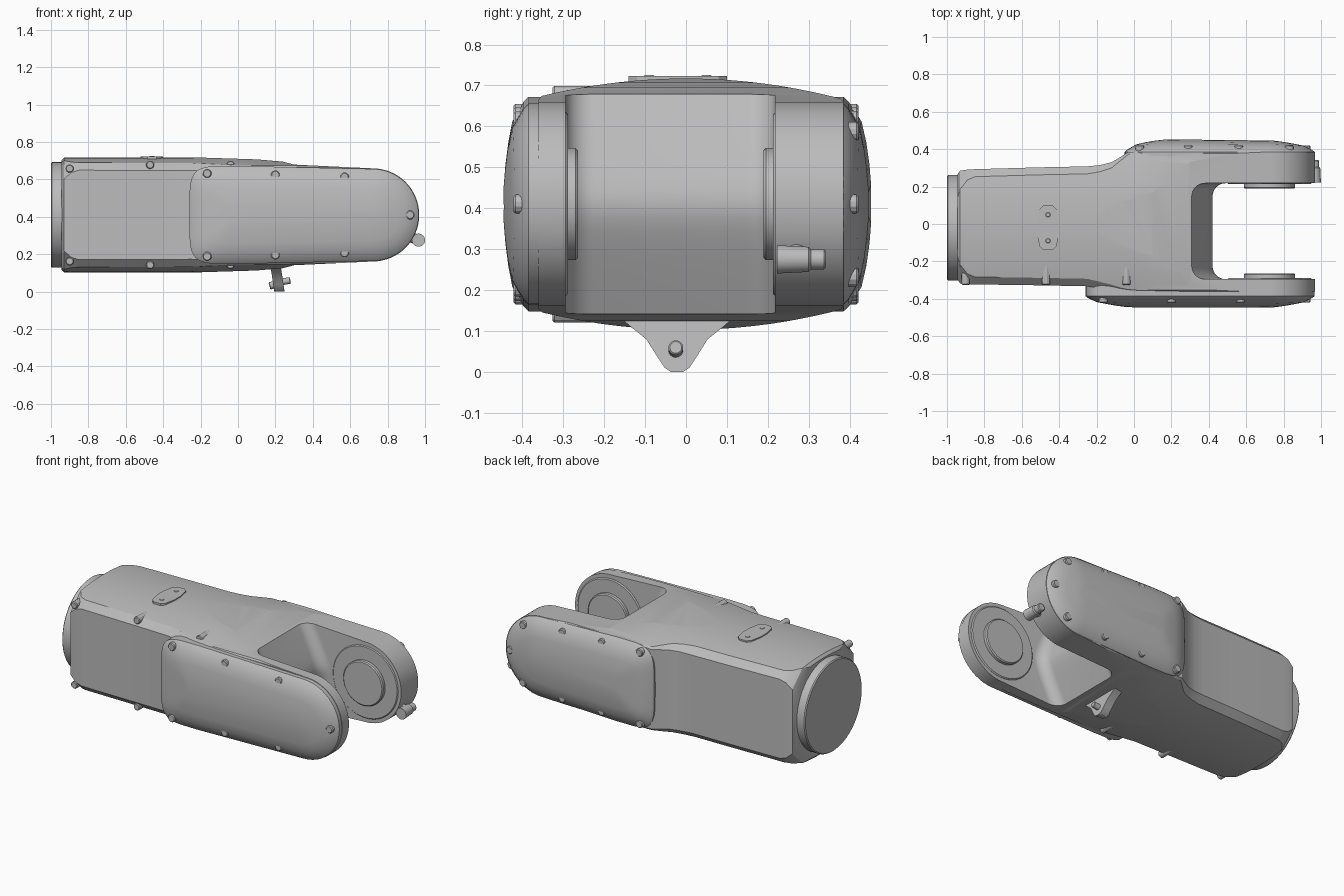
import bpy, bmesh, math
from mathutils import Vector

if "Cube" in bpy.data.objects:
    bpy.data.objects.remove(bpy.data.objects["Cube"])

MID = 0.41  # height of the long axis

grey = bpy.data.materials.new("plain_grey")
grey.use_nodes = True
colour = (0.5, 0.5, 0.5, 1)
grey.diffuse_color = colour
grey.node_tree.nodes["Principled BSDF"].inputs["Base Color"].default_value = colour


def smooth(ob):
    bpy.ops.object.select_all(action="DESELECT")
    ob.select_set(True)
    bpy.context.view_layer.objects.active = ob
    bpy.ops.object.shade_smooth_by_angle(angle=math.radians(28))


def loft(name, rings):
    """Skin closed rings of equal length and cap both ends."""
    bm = bmesh.new()
    rows = [[bm.verts.new(p) for p in ring] for ring in rings]
    n = len(rows[0])
    for a, b in zip(rows, rows[1:]):
        for i in range(n):
            j = (i + 1) % n
            bm.faces.new((a[i], a[j], b[j], b[i]))
    bm.faces.new(rows[0])
    bm.faces.new(rows[-1])
    bmesh.ops.recalc_face_normals(bm, faces=bm.faces)
    mesh = bpy.data.meshes.new(name)
    bm.to_mesh(mesh)
    bm.free()
    ob = bpy.data.objects.new(name, mesh)
    bpy.context.collection.objects.link(ob)
    mesh.materials.append(grey)
    smooth(ob)
    return ob


def rod(name, start, end, r0, r1=None, n=20):
    """Round bar between two points, with a small chamfer at the far end."""
    a, b = Vector(start), Vector(end)
    r1 = r1 or r0
    axis = (b - a).normalized()
    u = axis.orthogonal().normalized()
    v = axis.cross(u)
    bev = min(0.006, r1 * 0.2)

    def ring(c, r):
        return [c + r * (u * math.cos(t) + v * math.sin(t))
                for t in (math.tau * i / n for i in range(n))]
    return loft(name, [ring(a, r0), ring(b - axis * bev, r1), ring(b, r1 - bev)])


def boolean(target, cutter, operation):
    mod = target.modifiers.new("cut", "BOOLEAN")
    mod.operation, mod.object, mod.solver = operation, cutter, "EXACT"
    bpy.context.view_layer.objects.active = target
    bpy.ops.object.modifier_apply(modifier=mod.name)
    bpy.data.objects.remove(cutter)


# Main body: crowned top and bottom, chamfered corners
def crown(y):
    return 0.307 - 0.055 * (y / 0.4) ** 2


def body_section(x, y0, y1, c, drop=0):
    half = []
    for i in range(25):
        y = y0 + c + (y1 - y0 - 2 * c) * i / 24
        half.append((y, crown(y) - drop))
    side0, side1 = crown(y0) - 0.8 * c, crown(y1) - 0.8 * c
    top = [(y0, side0 - drop)] + half + [(y1, side1 - drop)]
    pts = top + [(y, -z) for y, z in reversed(top)]
    return [(x, y, MID + z) for y, z in pts]


stations = [
    (-0.945, -0.295, 0.265, 0.13, 0.015), (-0.93, -0.317, 0.285, 0.10, 0.0),
    (-0.89, -0.322, 0.291, 0.055), (-0.85, -0.323, 0.293, 0.04),
    (-0.5, -0.328, 0.303, 0.04), (-0.25, -0.333, 0.308, 0.04),
    (-0.18, -0.345, 0.315, 0.035), (-0.12, -0.355, 0.33, 0.03),
    (-0.07, -0.36, 0.36, 0.02), (-0.03, -0.36, 0.385, 0.012),
    (0.02, -0.36, 0.385, 0.008), (1.05, -0.36, 0.385, 0.008)]
body = loft("main_body", [body_section(*s) for s in stations])

# Side silhouette trims the fork to a tapering round end
upper = [(-1.1, 0.31), (-0.3, 0.31), (0.1, 0.297), (0.24, 0.285), (0.3, 0.269), (0.72, 0.249)]
nose = [(0.72 + 0.249 * math.sin(t), 0.249 * math.cos(t))
        for t in (math.pi * i / 32 for i in range(1, 32))]
side = upper + nose + [(x, -z) for x, z in reversed(upper)]
boolean(body, loft("silhouette", [[(x, y, MID + z) for x, z in side] for y in (-0.6, 0.6)]),
        "INTERSECT")


# Fork slot with rounded corners and a wedge-shaped back wall
def slot_ring(z):
    x0 = 0.445 - math.hypot(0.5 * (z - MID), 0.025)
    y0, y1, r = -0.295, 0.218, 0.07
    pts = [(1.3, y0)]
    for cy, a0 in ((y0 + r, 1.5), (y1 - r, 1.0)):
        for i in range(9):
            a = math.pi * (a0 - 0.5 * i / 8)
            pts.append((x0 + r + r * math.cos(a), cy + r * math.sin(a)))
    return [(x, y, z) for x, y in pts + [(1.3, y1)]]


boolean(body, loft("slot", [slot_ring(MID - 0.4 + 0.8 * i / 24) for i in range(25)]), "DIFFERENCE")
smooth(body)

# Round neck at the closed end
rod("neck", (-0.9, -0.02, MID), (-1, -0.02, MID), 0.282, n=64)


# Domed side covers
def cover_ring(x0, sign, depth, d, bow):
    pts = []
    for i in range(25):
        t = math.pi * (0.5 - i / 24)
        pts.append((0.72 + (0.246 - d) * math.cos(t), (0.246 - d) * math.sin(t)))
    for i in range(25):
        t = math.pi * (1.5 - i / 24)
        c, s = math.cos(t), math.sin(t)
        pts.append((x0 + 0.25 - (0.25 - d) * abs(c) ** 0.4,
                    (0.262 - d) * math.copysign(abs(s) ** 0.4, s)))
    return [(x, sign * (depth - bow * ((x - 0.37) / 0.6) ** 2), MID + z) for x, z in pts]


profile = [(0.33, 0, 0), (0.385, 0, 0), (0.398, 0.012, 0.003), (0.43, 0.06, 0.014),
           (0.442, 0.11, 0.02), (0.45, 0.165, 0.022), (0.454, 0.215, 0.022)]
for name, x0, sign in (("front", -0.26, -1), ("back", -0.05, 1)):
    loft(name + "_cover", [cover_ring(x0, sign, *p) for p in profile])
    # Cover screws around the rim
    xs = [(-0.165, 0.222), (0.2, 0.214), (0.57, 0.203)] if sign < 0 else \
        [(0.03, 0.222), (0.29, 0.214), (0.56, 0.205), (0.83, 0.178)]
    spots = [(x, s * z) for x, z in xs for s in (-1, 1)] + [(0.92, 0)]
    for x, z in spots:
        rod(name + "_cover_screw", (x, sign * 0.37, MID + z), (x, sign * 0.421, MID + z), 0.024, n=12)

# Body screws along the front edges
for x, z in ((-0.9, 0.248), (-0.47, 0.268), (-0.04, 0.268)):
    for s in (-1, 1):
        rod("body_screw", (x, -0.21, MID + s * z), (x, -0.326, MID + s * z), 0.022, n=12)

# Pivot bosses and wide pads on the inner arm faces
for name, face, s in (("front", -0.3, 1), ("back", 0.225, -1)):
    rod(name + "_pivot_pad", (0.725, face, MID), (0.725, face + s * 0.012, MID), 0.225, n=64)
    rod(name + "_pivot_boss", (0.725, face, MID), (0.725, face + s * 0.036, MID), 0.137, n=64)

# Top plate with two small studs
half_plate = [(0.025, 0.12), (0.045, 0.1), (0.06, 0.03), (0.06, -0.03), (0.045, -0.1), (0.025, -0.12)]
plate = half_plate + [(-x, y) for x, y in reversed(half_plate)]
loft("top_plate", [[(-0.46 + x, -0.02 + y, z) for x, y in plate] for z in (0.70, 0.723)])
for y in (0.05, -0.09):
    rod("plate_stud", (-0.46, y, 0.71), (-0.46, y, 0.726), 0.013, n=12)

# Bell-shaped lug below, with a cross pin
bell = [(0.13, 0.125), (0.11, 0.108), (0.075, 0.08), (0.05, 0.04), (0.03, 0.01), (0.015, 0.0)]
bell = bell + [(-y, z) for y, z in reversed(bell)]
loft("lower_lug", [[(x + 0.15 * (0.06 - z), y - 0.022, z) for y, z in bell] for x in (0.185, 0.24)])
rod("lug_pin", (0.22, -0.025, 0.05), (0.28, -0.025, 0.06), 0.018)
rod("lug_pin_tail", (0.22, -0.025, 0.045), (0.168, -0.025, 0.03), 0.02)

# Barrel catch on the nose of the back arm
rod("catch_barrel", (0.965, 0.222, 0.275), (0.965, 0.305, 0.275), 0.035, 0.031)
rod("catch_tip", (0.965, 0.29, 0.275), (0.965, 0.342, 0.275), 0.025)
rod("catch_stem", (0.9, 0.27, 0.3), (0.965, 0.27, 0.275), 0.028)
